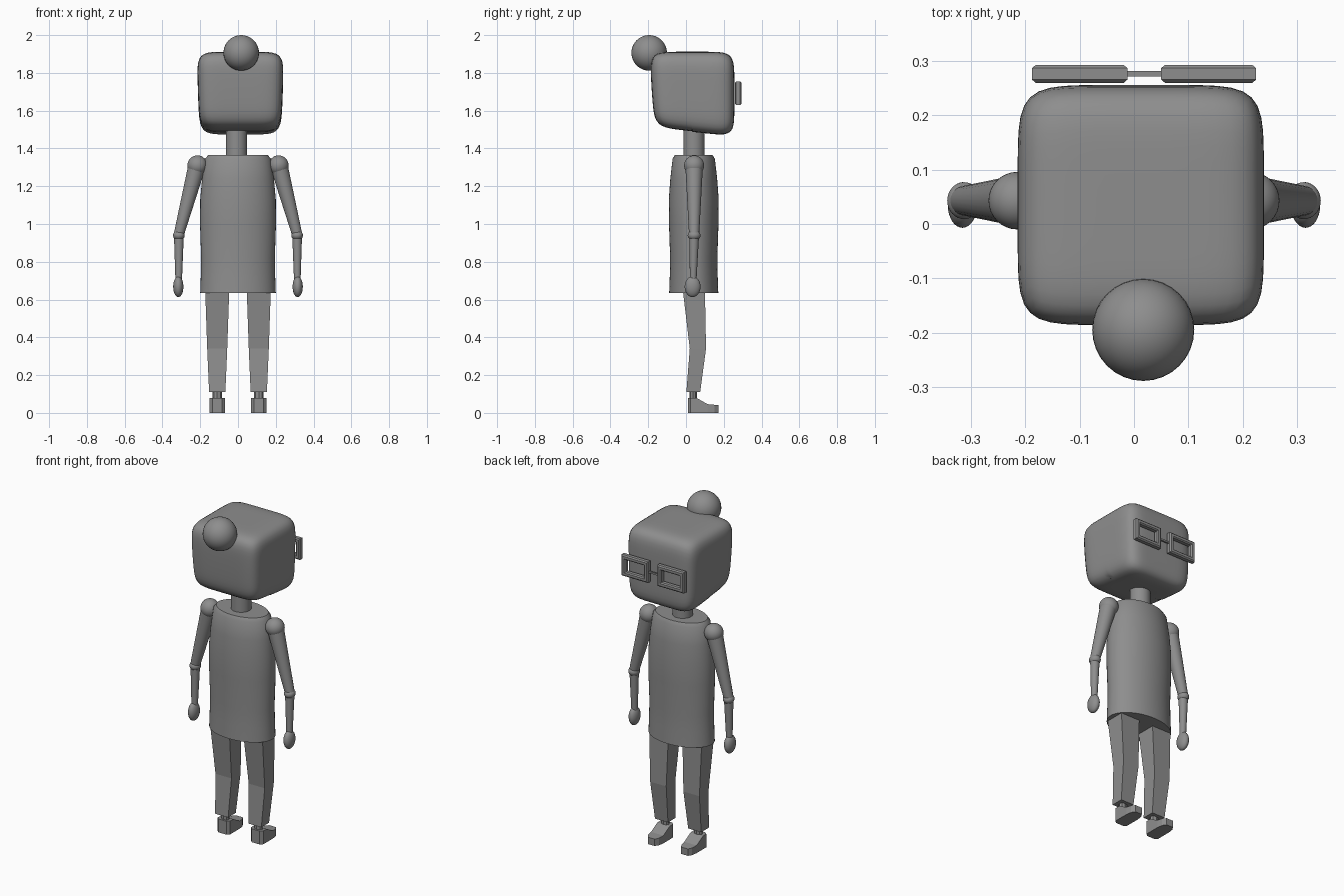
import bpy, bmesh, math
from mathutils import Vector

old = bpy.data.objects.get("Cube")
if old:
    bpy.data.objects.remove(old, do_unlink=True)

GREY = (0.27, 0.27, 0.27, 1)
mat = bpy.data.materials.new("plain grey")
mat.use_nodes = True
mat.diffuse_color = GREY
mat.node_tree.nodes["Principled BSDF"].inputs["Base Color"].default_value = GREY


def finish(name, bm, smooth=True):
    bmesh.ops.recalc_face_normals(bm, faces=bm.faces[:])
    me = bpy.data.meshes.new(name)
    bm.to_mesh(me)
    bm.free()
    me.materials.append(mat)
    ob = bpy.data.objects.new(name, me)
    bpy.context.collection.objects.link(ob)
    if smooth:
        bpy.ops.object.select_all(action="DESELECT")
        ob.select_set(True)
        bpy.context.view_layer.objects.active = ob
        bpy.ops.object.shade_smooth_by_angle(angle=math.radians(35))
    return ob


def loft(name, rings, smooth=True):
    """Skin a list of equal-length point rings and cap both ends."""
    bm = bmesh.new()
    loops = [[bm.verts.new(p) for p in ring] for ring in rings]
    n = len(loops[0])
    for a, b in zip(loops, loops[1:]):
        for i in range(n):
            j = (i + 1) % n
            bm.faces.new((a[i], a[j], b[j], b[i]))
    bm.faces.new(loops[0])
    bm.faces.new(loops[-1])
    return finish(name, bm, smooth)


def ellipse(x, y, z, rx, ry, n=40):
    return [(x + rx * math.cos(math.tau * i / n),
             y + ry * math.sin(math.tau * i / n), z) for i in range(n)]


def rect(x0, x1, y0, y1, z):
    return [(x0, y0, z), (x1, y0, z), (x1, y1, z), (x0, y1, z)]


def ball(name, centre, radii):
    bm = bmesh.new()
    bmesh.ops.create_uvsphere(bm, u_segments=32, v_segments=20, radius=1)
    for v in bm.verts:
        v.co = Vector(centre) + Vector(a * r for a, r in zip(v.co, radii))
    return finish(name, bm)


# Head: a rounded box whose underside slopes and narrows
bm = bmesh.new()
bmesh.ops.create_cube(bm, size=2)
bmesh.ops.subdivide_edges(bm, edges=bm.edges[:], cuts=15, use_grid_fill=True)
POWER = 6.5
for v in bm.verts:
    p = v.co / sum(abs(c) ** POWER for c in v.co) ** (1 / POWER)
    low = (1 - p.z) / 2
    x = 0.0125 + p.x * 0.228 * (1 - 0.06 * low * low)
    y = 0.034 + p.y * 0.222
    if p.y < 0:
        y += 0.025 * low * low
    z = 1.7 + p.z * 0.212 - 0.025 * p.y * low
    v.co = (x, y, z)
finish("head", bm)
ball("round_nose", (0.017, -0.195, 1.906), (0.094, 0.094, 0.094))

# Spectacles: two bevelled open frames and a bridge
for side, x0, x1 in (("right", -0.188, -0.012), ("left", 0.05, 0.225)):
    bm = bmesh.new()
    cx, cz, hw, hh = (x0 + x1) / 2, 1.692, (x1 - x0) / 2, 0.063
    # frame section: (inset, y)
    section = [(0.007, 0.26), (0, 0.266), (0, 0.287), (0.007, 0.293),
               (0.021, 0.293), (0.027, 0.287), (0.027, 0.266), (0.021, 0.26)]
    corners = [(-1, -1), (1, -1), (1, 1), (-1, 1)]
    loops = [[bm.verts.new((cx + sx * (hw - d), y, cz + sz * (hh - d)))
              for d, y in section] for sx, sz in corners]
    for k in range(4):
        a, b = loops[k], loops[(k + 1) % 4]
        for i in range(8):
            j = (i + 1) % 8
            bm.faces.new((a[i], a[j], b[j], b[i]))
    finish(side + "_glasses_frame", bm, False)
loft("glasses_bridge", [rect(-0.016, 0.054, 0.272, 0.282, z)
                        for z in (1.687, 1.697)], False)

# Neck and torso
loft("neck", [ellipse(-0.008, 0.042, z, 0.056, 0.056) for z in (1.33, 1.52)])
profile = [(0.635, 0.2, 0.13), (0.72, 0.197, 0.127), (0.82, 0.195, 0.125),
           (1.0, 0.201, 0.131), (1.13, 0.2, 0.132), (1.24, 0.19, 0.124),
           (1.345, 0.174, 0.112), (1.365, 0.158, 0.1)]
loft("torso", [ellipse(0, 0.041, z, rx, ry, 48) for z, rx, ry in profile])


def tube(name, a, b, ra, rb):
    a, b = Vector(a), Vector(b)
    turn = (b - a).to_track_quat("Z", "Y")
    rings = [[c + turn @ Vector(p) for p in ellipse(0, 0, 0, r, r, 24)]
             for c, r in ((a, ra), (b, rb))]
    loft(name, rings)


# Limbs
for side, s in (("right", -1), ("left", 1)):
    ball(side + "_shoulder", (s * 0.215, 0.043, 1.31), (0.053,) * 3)
    tube(side + "_upper_arm", (s * 0.219, 0.043, 1.3), (s * 0.313, 0.043, 0.945),
         0.046, 0.027)
    ball(side + "_elbow", (s * 0.313, 0.043, 0.94), (0.031, 0.034, 0.027))
    tube(side + "_forearm", (s * 0.313, 0.043, 0.94), (s * 0.314, 0.038, 0.69),
         0.026, 0.017)
    ball(side + "_hand", (s * 0.316, 0.035, 0.668), (0.027, 0.042, 0.055))

    # Trouser leg: (z, half width, back, front)
    c = s * 0.11
    leg = [(0.11, 0.043, 0.002, 0.075), (0.34, 0.053, 0.02, 0.106),
           (0.66, 0.064, -0.018, 0.1)]
    loft(side + "_leg", [rect(c - w, c + w, y0, y1, z) for z, w, y0, y1 in leg], False)
    loft(side + "_ankle", [ellipse(c, 0.038, z, 0.024, 0.019, 8)
                           for z in (0.07, 0.13)], False)

    # Shoe sections from heel to toe: (y, half width, height)
    shoe = [(0.01, 0.026, 0.08), (0.024, 0.041, 0.08), (0.056, 0.041, 0.079),
            (0.115, 0.041, 0.046), (0.15, 0.036, 0.043), (0.171, 0.022, 0.041)]
    loft(side + "_shoe", [[(c - w, y, 0), (c + w, y, 0), (c + w, y, h), (c - w, y, h)]
                          for y, w, h in shoe], False)
